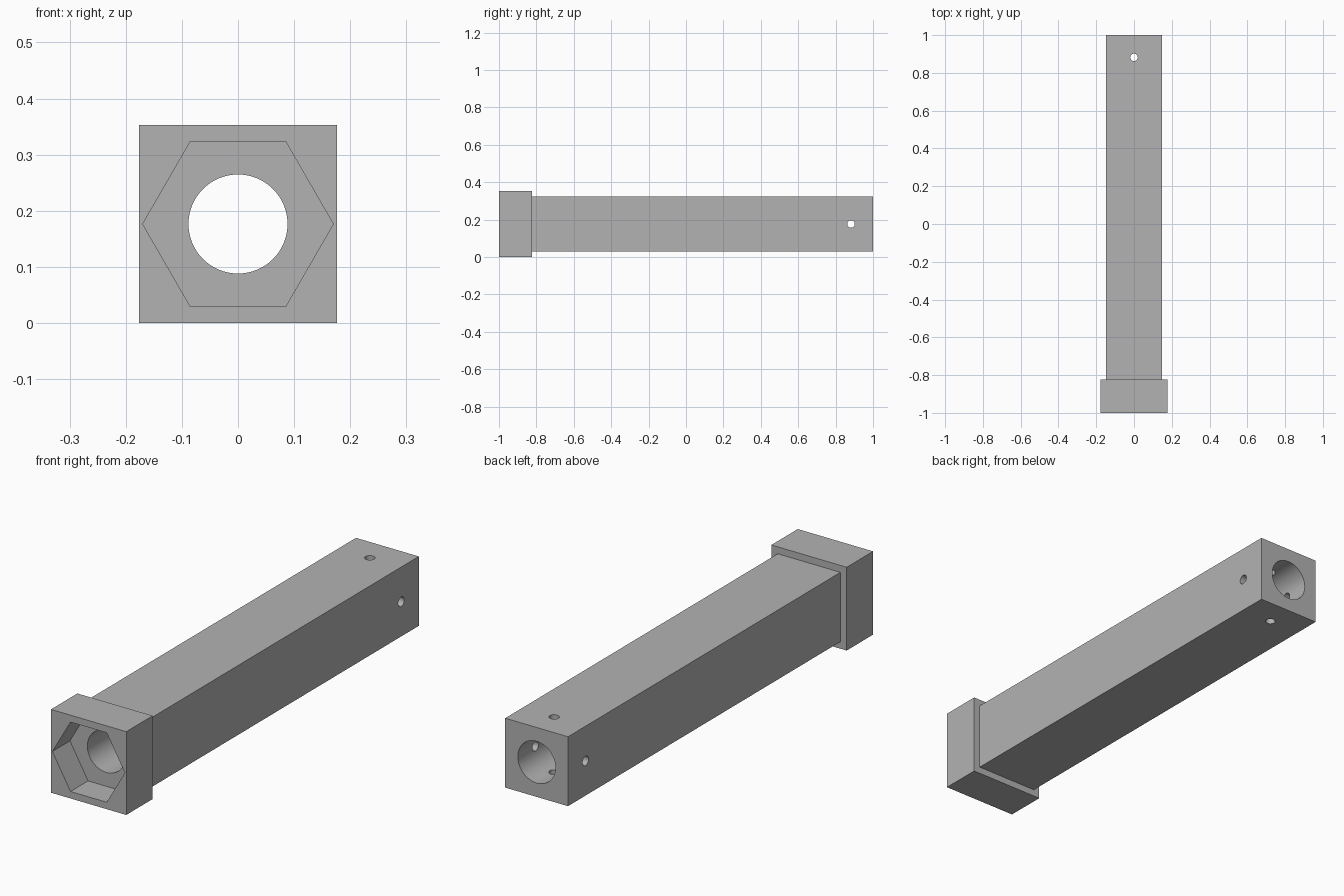
import bpy
import bmesh
from math import cos, sin, pi
from mathutils import Vector

if "Cube" in bpy.data.objects:
    bpy.data.objects.remove(bpy.data.objects["Cube"])

UNIT = 2 / 68            # design module: the whole length is 68 modules
MID = 6 * UNIT           # height of the long axis

grey = bpy.data.materials.new("plain_grey")
grey.use_nodes = True
colour = (0.45, 0.45, 0.45, 1)
grey.diffuse_color = colour
grey.node_tree.nodes["Principled BSDF"].inputs["Base Color"].default_value = colour


def prism(name, sides, radius, start, end, turn=0.0, axis="Y"):
    """Regular prism along an axis; start and end are its two end points."""
    across = {"X": ("Y", "Z"), "Y": ("X", "Z"), "Z": ("X", "Y")}[axis]
    u, v = (Vector([float(a == c) for c in "XYZ"]) for a in across)
    bm = bmesh.new()
    ring = []
    for i in range(sides):
        a = turn + 2 * pi * i / sides
        ring.append(bm.verts.new(Vector(start) + radius * (u * cos(a) + v * sin(a))))
    face = bm.faces.new(ring)
    grown = bmesh.ops.extrude_face_region(bm, geom=[face])["geom"]
    bmesh.ops.translate(bm, vec=Vector(end) - Vector(start),
                        verts=[g for g in grown if isinstance(g, bmesh.types.BMVert)])
    bmesh.ops.recalc_face_normals(bm, faces=bm.faces)
    mesh = bpy.data.meshes.new(name)
    bm.to_mesh(mesh)
    bm.free()
    mesh.materials.append(grey)
    obj = bpy.data.objects.new(name, mesh)
    bpy.context.collection.objects.link(obj)
    return obj


def combine(target, tool, operation):
    """Apply a boolean to the target and discard the tool."""
    bpy.context.view_layer.objects.active = target
    mod = target.modifiers.new(operation.lower(), "BOOLEAN")
    mod.operation, mod.object, mod.solver = operation, tool, "EXACT"
    bpy.ops.object.modifier_apply(modifier=mod.name)
    bpy.data.objects.remove(tool)


def on_axis(y):
    return (0, y, MID)


# Square head and long square shaft
body = prism("square_sleeve", 4, 6 * UNIT * 2 ** 0.5, on_axis(-1), on_axis(-1 + 6 * UNIT), pi / 4)
shaft = prism("shaft", 4, 5 * UNIT * 2 ** 0.5, on_axis(-1 + 5 * UNIT), on_axis(1), pi / 4)
combine(body, shaft, "UNION")

# Through bore and hexagonal nut pocket
bore = prism("bore", 64, 3 * UNIT, on_axis(-1.1), on_axis(1.1))
combine(body, bore, "DIFFERENCE")
pocket = prism("nut_pocket", 6, 5 * UNIT / cos(pi / 6), on_axis(-1.1), on_axis(-1 + 4 * UNIT))
combine(body, pocket, "DIFFERENCE")

# Crossed pin holes near the back end
pin_y = 1 - 4 * UNIT
for axis, reach in (("X", Vector((0.3, 0, 0))), ("Z", Vector((0, 0, 0.3)))):
    centre = Vector(on_axis(pin_y))
    pin = prism("pin_hole", 32, 0.02, centre - reach, centre + reach, axis=axis)
    combine(body, pin, "DIFFERENCE")

# Round walls smooth, hard edges sharp
bpy.ops.object.select_all(action="DESELECT")
body.select_set(True)
bpy.context.view_layer.objects.active = body
bpy.ops.object.shade_smooth_by_angle(angle=pi / 6)
